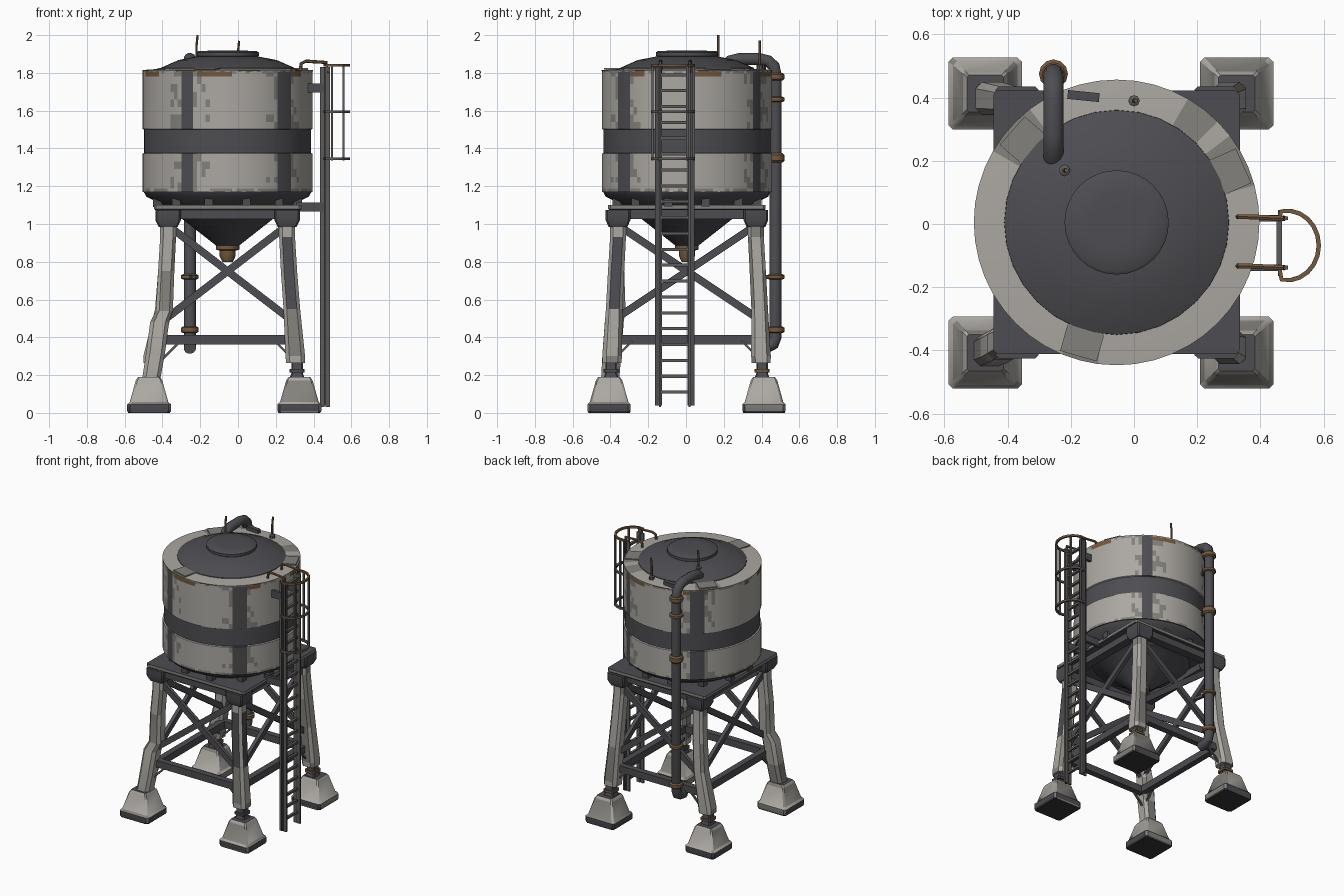
import bpy, bmesh, random
from math import sin, cos, pi, atan2, degrees
from mathutils import Vector

random.seed(4)
if "Cube" in bpy.data.objects:
    bpy.data.objects.remove(bpy.data.objects["Cube"])


def material(name, rgb):
    m = bpy.data.materials.new(name)
    m.use_nodes = True
    m.diffuse_color = (*rgb, 1)
    m.node_tree.nodes["Principled BSDF"].inputs["Base Color"].default_value = (*rgb, 1)
    return m


LIGHT, WORN, DARK, RUST, STEEL, BLACK = range(6)
MATS = [material("pale paint", (0.41, 0.39, 0.36)), material("worn paint", (0.23, 0.22, 0.20)),
        material("dark steel", (0.075, 0.075, 0.085)), material("rust", (0.17, 0.10, 0.05)),
        material("ladder steel", (0.11, 0.105, 0.10)), material("shadow steel", (0.035, 0.035, 0.038))]
CX, CY = -0.055, 0.005
made = []


def loft(name, rings, paint):
    """Skin a stack of rings; paint is a colour index or a rule(centre, normal)."""
    bm = bmesh.new()
    rows = [[bm.verts.new(p) for p in ring] for ring in rings]
    n = len(rows[0])
    for a, b in zip(rows, rows[1:]):
        for i in range(n):
            bm.faces.new((a[i], a[(i + 1) % n], b[(i + 1) % n], b[i]))
    bm.faces.new(rows[0])
    bm.faces.new(rows[-1])
    bmesh.ops.recalc_face_normals(bm, faces=bm.faces)
    for f in bm.faces:
        f.material_index = paint(f.calc_center_median(), f.normal) if callable(paint) else paint
    me = bpy.data.meshes.new(name)
    bm.to_mesh(me)
    bm.free()
    for m in MATS:
        me.materials.append(m)
    ob = bpy.data.objects.new(name, me)
    bpy.context.collection.objects.link(ob)
    made.append(ob)
    return ob


def lathe(name, profile, paint, segs=32, at=(CX, CY)):
    rings = [[(at[0] + r * cos(2 * pi * i / segs), at[1] + r * sin(2 * pi * i / segs), z)
              for i in range(segs)] for r, z in profile]
    return loft(name, rings, paint)


def tube(name, path, w, paint, sides=4, h=None):
    """Sweep a regular section along a path."""
    pts = [Vector(p) for p in path]
    rings = []
    for i, p in enumerate(pts):
        t = (pts[min(i + 1, len(pts) - 1)] - pts[max(i - 1, 0)]).normalized()
        u = t.cross(Vector((0, 0, 1)) if abs(t.z) < 0.99 else Vector((0, 1, 0))).normalized()
        if rings and u.dot(last) < 0:
            u = -u
        last, v = u, t.cross(u)
        k = 2 ** 0.5 if sides == 4 else 1
        rings.append([p + u * k * w * cos(2 * pi * (j + 0.5) / sides)
                      + v * k * (h or w) * sin(2 * pi * (j + 0.5) / sides) for j in range(sides)])
    return loft(name, rings, paint)


def slab(name, x, y, levels, paint, chamfer=0.2):
    """Stack of chamfered squares, levels are (half x, half y, z[, dx, dy])."""
    rings = []
    for hx, hy, z, *off in levels:
        dx, dy = off or (0, 0)
        c = 1 - chamfer
        shape = [(1, -c), (1, c), (c, 1), (-c, 1), (-1, c), (-1, -c), (-c, -1), (c, -1)]
        rings.append([(x + dx + a * hx, y + dy + b * hy, z) for a, b in shape])
    return loft(name, rings, paint)


# Tank wall with pale panels, dark girdle and four dark upright straps
STRAPS = (-118, -48, 56, 130)


def wall_paint(c, n):
    a = degrees(atan2(c.y - CY, c.x - CX))
    d = min(abs((a - s + 180) % 360 - 180) for s in STRAPS)
    if abs(n.z) > 0.9 or 1.375 < c.z < 1.5 or d < 5.5:
        return DARK
    if c.z > 1.775 and sin(a / 9) > 0.35:
        return RUST
    edge = c.z < 1.19 or c.z > 1.79
    return WORN if (d < 15 and random.random() < 0.75 - d / 30) or (edge and random.random() < 0.5) else LIGHT


rows = [1.17, 1.187, 1.22, 1.25, 1.29, 1.33, 1.372, 1.376, 1.499, 1.503,
        1.54, 1.58, 1.62, 1.66, 1.70, 1.74, 1.78, 1.797, 1.81]
lathe("tank_wall", [(0.442 if 1.375 < z < 1.5 else 0.45, z) for z in rows], wall_paint, 120)


# Roof ring with worn patches, sloped roof, hatch
def ring_paint(c, n):
    a = degrees(atan2(c.y - CY, c.x - CX))
    if min(abs(a - p) for p in (25, -104, 138, 52)) < 9:
        return WORN
    return RUST if n.z < 0.5 and sin(a / 7) > 0.6 else LIGHT


lathe("roof_ring", [(0.45, 1.805), (0.452, 1.815), (0.352, 1.822)], ring_paint, 48)
lathe("roof_cone", [(0.358, 1.81), (0.355, 1.826), (0.26, 1.868), (0.16, 1.887), (0.05, 1.89)], DARK)
lathe("roof_hatch", [(0.15, 1.88), (0.165, 1.89), (0.165, 1.908), (0.155, 1.915), (0.09, 1.918)], DARK)
for i, ang in enumerate((-1.85, 0.42, 2.42)):
    d = Vector((cos(ang), sin(ang), 0))
    c = Vector((CX, CY, 1.822)) + d * 0.395
    tube("roof_patch", [c - d * 0.045, c + d * 0.045], 0.06, WORN, 4, 0.004)

# Tank underside, funnel, outlet
lathe("tank_bottom", [(0.447, 1.175), (0.43, 1.145), (0.35, 1.105), (0.31, 1.06), (0.27, 1.05),
                      (0.06, 0.885)], DARK)
lathe("outlet_collar", [(0.05, 0.905), (0.062, 0.9), (0.062, 0.865), (0.045, 0.86)], RUST, 12)
lathe("outlet_spout", [(0.042, 0.87), (0.042, 0.83), (0.028, 0.80)], RUST, 12)

# Platform with edge beams and tank supports
slab("platform", CX, CY, [(0.385, 0.413, 1.075), (0.39, 0.417, 1.08), (0.39, 0.417, 1.1)],
     lambda c, n: DARK if abs(n.z) > 0.5 else WORN, 0.03)
for s in (-1, 1):
    for a, b in (((-0.36, s * 0.37), (0.26, s * 0.37)), ((CX + s * 0.315, -0.37), (CX + s * 0.315, 0.37))):
        tube("platform_beam", [(*a, 1.052), (*b, 1.052)], 0.03, DARK, 4, 0.025)
for i in range(12):
    a = 2 * pi * (i + 0.5) / 12
    x, y = CX + 0.385 * cos(a), CY + 0.385 * sin(a)
    tube("tank_support", [(x, y, 1.09), (x, y, 1.17)], 0.022, DARK)

# Four legs with feet, ankles and capitals
for sx in (-1, 1):
    for sy in (-1, 1):
        fx, fy = -0.073 + sx * 0.398, 0.003 + sy * 0.41
        tx, ty = CX + sx * 0.315, CY + sy * 0.365
        bent, patched = (sx < 0 and sy < 0), (sx > 0 and sy < 0)

        def foot_paint(c, n):
            if n.z < -0.5:
                return BLACK
            if c.z < 0.045:
                return DARK if random.random() < 0.5 else WORN
            return DARK if n.z > 0.9 else WORN if random.random() < 0.3 else LIGHT

        slab("foot", fx, fy, [(0.11, 0.11, 0), (0.116, 0.114, 0.01), (0.116, 0.114, 0.045),
                              (0.102, 0.102, 0.058), (0.07, 0.07, 0.172), (0.058, 0.058, 0.19)],
             foot_paint, 0.12)
        if bent:
            path = [(0.048, 0.17, fx + 0.01, fy + 0.005), (0.05, 0.32, fx + 0.035, fy + 0.015),
                    (0.05, 0.48, tx - 0.045, ty - 0.02), (0.045, 0.54, tx - 0.02, ty - 0.005)]
        else:
            path = [(0.05, 0.265, fx - sx * 0.02, fy - sy * 0.015),
                    (0.052, 0.3, fx - sx * 0.022, fy - sy * 0.016),
                    (0.044, 0.55, tx + sx * 0.025, ty + sy * 0.02)]
            slab("ankle", fx - sx * 0.012, fy - sy * 0.01,
                 [(0.042, 0.042, 0.18), (0.03, 0.03, 0.21), (0.03, 0.03, 0.275)], DARK)
            slab("ankle_collar", fx - sx * 0.012, fy - sy * 0.01,
                 [(0.04, 0.04, 0.215), (0.04, 0.04, 0.232)], RUST if sy > 0 else DARK)
        path += [(0.043, 0.75, tx + sx * 0.01, ty + sy * 0.01), (0.042, 0.93, tx, ty), (0.042, 1.02, tx, ty)]

        def leg_paint(c, n):
            if patched and 0.55 < c.z < 0.94 and (n.y < -0.9 or n.x > 0.9):
                return DARK
            return WORN if random.random() < 0.22 else LIGHT

        slab("leg", 0, 0, [(w, w, z, x, y) for w, z, x, y in path], leg_paint, 0.4)
        slab("leg_capital", tx, ty, [(0.05, 0.05, 0.985), (0.068, 0.065, 1.02), (0.068, 0.065, 1.075)],
             DARK, 0.15)
        # Thin struts from each leg to the tie beams
        for ex, ey in ((-sx * 0.1, 0), (0, -sy * 0.1)):
            bx, by = tx + sx * 0.035, ty + sy * 0.025
            tube("leg_strut", [(bx, by, 0.28), (bx + ex, by + ey, 0.38)], 0.006, STEEL)

# Tie beams and crossed braces on the four sides
corners = [Vector((CX + sx * 0.325, CY + sy * 0.375, 0)) for sx, sy in ((-1, -1), (1, -1), (1, 1), (-1, 1))]
for i, a in enumerate(corners):
    b = corners[(i + 1) % 4]
    tube("tie_beam", [a + Vector((0, 0, 0.387)), b + Vector((0, 0, 0.387))], 0.022, DARK, 4, 0.025)
    for p, q in ((a, b), (b, a)):
        tube("cross_brace", [p + Vector((0, 0, 1.0)), q + Vector((0, 0, 0.5))], 0.013, DARK, 4, 0.02)

# Overflow pipe with collars
PX, PY = -0.255, 0.475
tube("pipe", [(PX, 0.39, 0.345), (PX, 0.43, 0.35), (PX, 0.462, 0.365), (PX, PY, 0.4), (PX, PY, 1.79),
              (PX, 0.465, 1.835), (PX, 0.435, 1.862), (PX, 0.39, 1.873), (PX, 0.28, 1.873),
              (PX, 0.235, 1.862), (PX, 0.205, 1.83)], 0.033, DARK, 12)
for z, h in ((0.44, 0.018), (0.72, 0.014), (1.35, 0.025), (1.66, 0.014), (1.78, 0.02)):
    lathe("pipe_collar", [(0.036, z - h), (0.046, z - h * 0.6), (0.046, z + h * 0.6), (0.036, z + h)],
          RUST, 12, (PX, PY))
for z in (0.72, 1.35, 1.66):
    tube("pipe_bracket", [(PX, PY, z), (PX + 0.02, 0.36, z)], 0.01, DARK)
tube("roof_clamp", [(-0.21, 0.41, 1.83), (-0.11, 0.4, 1.83)], 0.014, DARK)

# Roof rods
for x, y, z, top in ((-0.22, 0.17, 1.85, 2.0), (0.0, 0.39, 1.81, 1.97)):
    lathe("rod_base", [(0.018, z), (0.018, z + 0.03), (0.01, z + 0.035)], STEEL, 8, (x, y))
    tube("roof_rod", [(x, y, z), (x, y, top - 0.06), (x + 0.006, y, top)], 0.007, RUST, 6)

# Ladder with rails, rungs, stays and top handles
LY = -0.06
for s in (-1, 1):
    y = LY + s * 0.078
    for x in (0.445, 0.475):
        tube("ladder_rail", [(x, y, 0.03), (x, y, 1.83)], 0.012, STEEL, 4, 0.006)
    tube("ladder_web", [(0.46, y + s * 0.008, 0.04), (0.46, y + s * 0.008, 1.83)], 0.004, DARK, 4, 0.018)
    for z in (1.09, 1.72):
        tube("ladder_stay", [(0.31 if z < 1.2 else 0.37, y, z), (0.46, y, z)], 0.01, DARK, 4, 0.025)
    tube("ladder_handle", [(0.33, y + 0.005, 1.815), (0.335, y + 0.005, 1.85), (0.36, y + 0.005, 1.862),
                           (0.47, y, 1.855), (0.475, y, 1.8)], 0.009, RUST, 6)
for i in range(21):
    z = 0.11 + i * 0.084
    tube("ladder_rung", [(0.46, LY - 0.075, z), (0.46, LY + 0.075, z)], 0.009, STEEL, 4, 0.008)


# Safety cage of hoops and upright bars
def cage_point(a, z):
    return (0.485 + 0.1 * cos(a), LY - 0.008 + 0.11 * sin(a), z)


for z in (1.345, 1.595, 1.84):
    arc = [cage_point(-1.75 + 3.5 * i / 12, z) for i in range(13)]
    tube("cage_hoop", [(0.46, LY - 0.08, z)] + arc + [(0.46, LY + 0.08, z)], 0.007,
         RUST if z > 1.8 else STEEL)
for a in (-1.45, -0.75, 0.75, 1.45):
    tube("cage_bar", [cage_point(a, 1.335), cage_point(a, 1.845)], 0.006, STEEL)

# Smooth the round parts, keep hard edges
bpy.ops.object.select_all(action='DESELECT')
for ob in made:
    ob.select_set(True)
bpy.context.view_layer.objects.active = made[0]
bpy.ops.object.shade_smooth_by_angle(angle=0.6)
